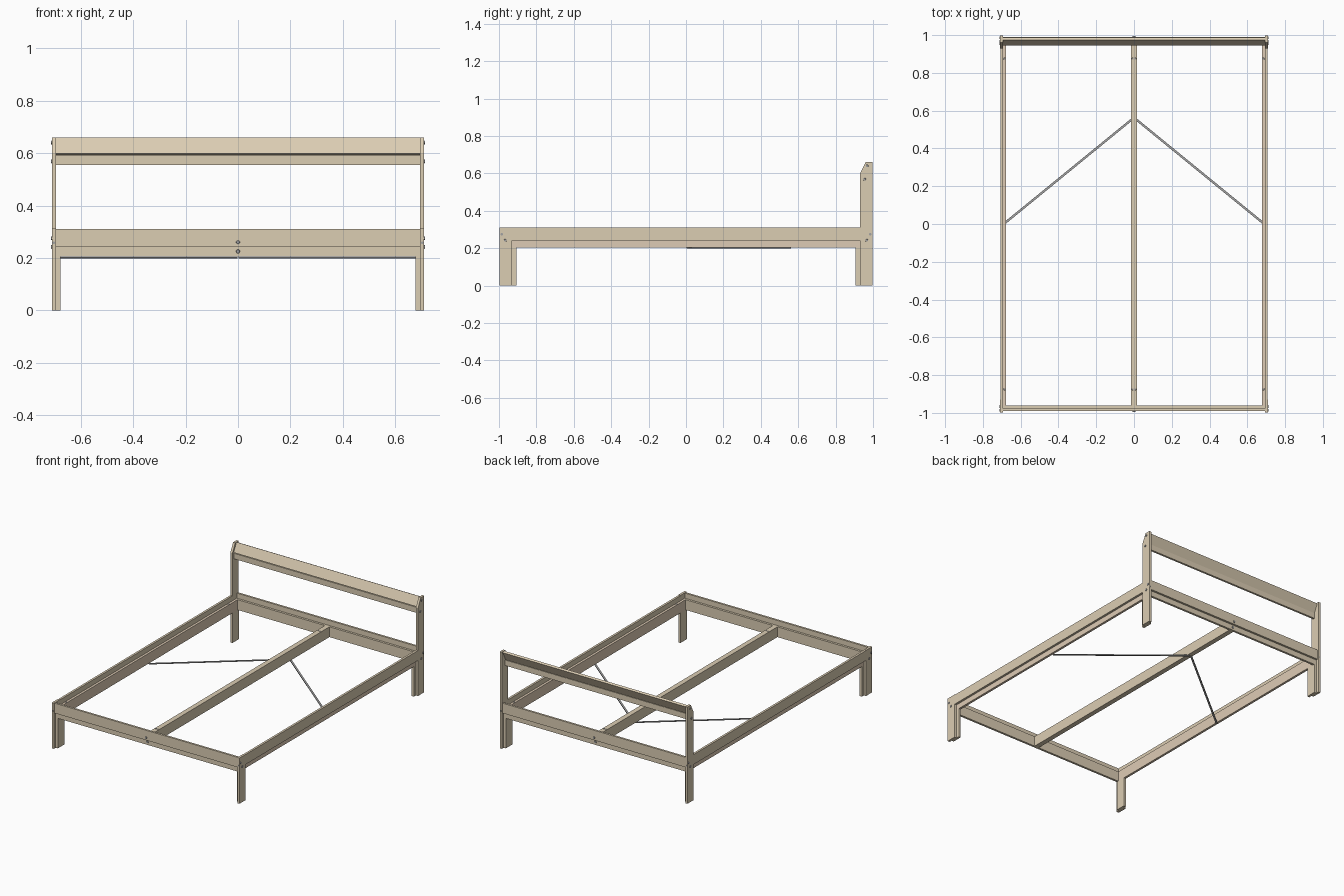
import bpy, bmesh, math
from mathutils import Vector, Matrix

if "Cube" in bpy.data.objects:
    bpy.data.objects.remove(bpy.data.objects["Cube"])


def material(name, r, g, b):
    m = bpy.data.materials.new(name)
    m.diffuse_color = (r, g, b, 1)
    m.use_nodes = True
    m.node_tree.nodes["Principled BSDF"].inputs["Base Color"].default_value = m.diffuse_color
    return m


wood = material("pale_pine", 0.71, 0.61, 0.45)
warm = material("warm_pine", 0.73, 0.60, 0.46)
metal = material("grey_steel", 0.36, 0.36, 0.36)


def finish(bm, name, mat):
    bmesh.ops.recalc_face_normals(bm, faces=bm.faces)
    me = bpy.data.meshes.new(name)
    bm.to_mesh(me)
    bm.free()
    me.materials.append(mat)
    ob = bpy.data.objects.new(name, me)
    bpy.context.scene.collection.objects.link(ob)
    return ob


def board(name, x0, x1, y0, y1, z0, z1, mat=wood):
    bm = bmesh.new()
    size = Matrix.Diagonal((abs(x1 - x0), abs(y1 - y0), abs(z1 - z0), 1))
    mid = Vector(((x0 + x1) / 2, (y0 + y1) / 2, (z0 + z1) / 2))
    bmesh.ops.create_cube(bm, size=1, matrix=Matrix.Translation(mid) @ size)
    return finish(bm, name, mat)


def profile(name, yz, x0, x1, mat=wood):
    # extrude a side outline along x
    bm = bmesh.new()
    f = bm.faces.new([bm.verts.new((x0, y, z)) for y, z in yz])
    new = bmesh.ops.extrude_face_region(bm, geom=[f])["geom"]
    bmesh.ops.translate(bm, vec=(x1 - x0, 0, 0),
                        verts=[v for v in new if isinstance(v, bmesh.types.BMVert)])
    return finish(bm, name, mat)


def bolt(name, pos, axis, r=0.008, depth=0.008):
    bm = bmesh.new()
    rot = Vector(axis).to_track_quat('Z', 'Y').to_matrix().to_4x4()
    bmesh.ops.create_cone(bm, cap_ends=True, segments=12, radius1=r, radius2=r * 0.8,
                          depth=depth, matrix=Matrix.Translation(pos) @ rot)
    return finish(bm, name, metal)


IN, MID, OUT = 0.677, 0.693, 0.708   # layers of the side frame
LOW, STEP, TOP, LEDGE = 0.205, 0.242, 0.31, 0.275

for s, side in ((-1, "left"), (1, "right")):
    # side rail with a lower slat ledge inside it
    board(side + "_side_rail", s * MID, s * OUT, -0.93, 0.93, STEP, TOP)
    board(side + "_slat_ledge", s * IN, s * MID, -0.963, 0.963, LOW, LEDGE, warm)

    # front leg, outer and inner boards
    board(side + "_front_leg", s * MID, s * 0.709, -0.997, -0.93, 0, TOP + 0.002)
    board(side + "_front_leg_inner", s * IN, s * MID, -0.977, -0.907, 0, LOW)

    # head post with slanted front corner
    profile(side + "_head_post",
            [(0.93, 0), (0.997, 0), (0.997, 0.66), (0.96, 0.66), (0.93, 0.60)],
            s * MID, s * 0.709)
    board(side + "_head_leg_inner", s * IN, s * MID, 0.907, 0.977, 0, LOW)

    # bolts through the posts
    for y, z in ((-0.985, 0.275), (-0.966, 0.242), (0.985, 0.275), (0.966, 0.242),
                 (0.968, 0.64), (0.955, 0.568)):
        bolt(side + "_post_bolt", (s * 0.709, y, z), (s, 0, 0))
    for e in (-1, 1):
        bolt(side + "_corner_bolt", (s * 0.702, e * 0.996, 0.258), (0, e, 0), 0.006, 0.004)
        # small screws on top of the ledges and the middle beam
        for x in (0.685, 0.007):
            bolt(side + "_ledge_screw", (s * x, e * 0.875, LEDGE), (0, 0, 1), 0.006, 0.003)

    # middle beam, one of two boards
    board(side + "_middle_beam", 0, s * 0.017, -0.962, 0.962, LOW, LEDGE)

    # flat steel brace under the frame
    a, b = Vector((s * 0.68, 0.008, 0.201)), Vector((s * 0.006, 0.558, 0.201))
    d = b - a
    bm = bmesh.new()
    bmesh.ops.create_cube(bm, size=1, matrix=Matrix.Translation((a + b) / 2)
                          @ Matrix.Rotation(math.atan2(d.y, d.x), 4, 'Z')
                          @ Matrix.Diagonal((d.length, 0.012, 0.005, 1)))
    finish(bm, side + "_steel_brace", metal)

# end rails with ledges
for e, end in ((-1, "foot"), (1, "head")):
    board(end + "_end_rail", -MID, MID, e * 0.977, e * 0.991, STEP, TOP)
    board(end + "_end_ledge", -MID, MID, e * 0.962, e * 0.977, LOW, LEDGE)
    for z in (0.225, 0.26):
        y = 0.978 if z < STEP else 0.992
        bolt(end + "_beam_bolt", (0, e * y, z), (0, e, 0))

# headboard: leaning upper board and upright lower board
profile("headboard_upper", [(0.944, 0.599), (0.957, 0.593), (0.987, 0.653), (0.973, 0.66)],
        -MID, MID)
board("headboard_lower", -MID, MID, 0.947, 0.961, 0.555, 0.593)
